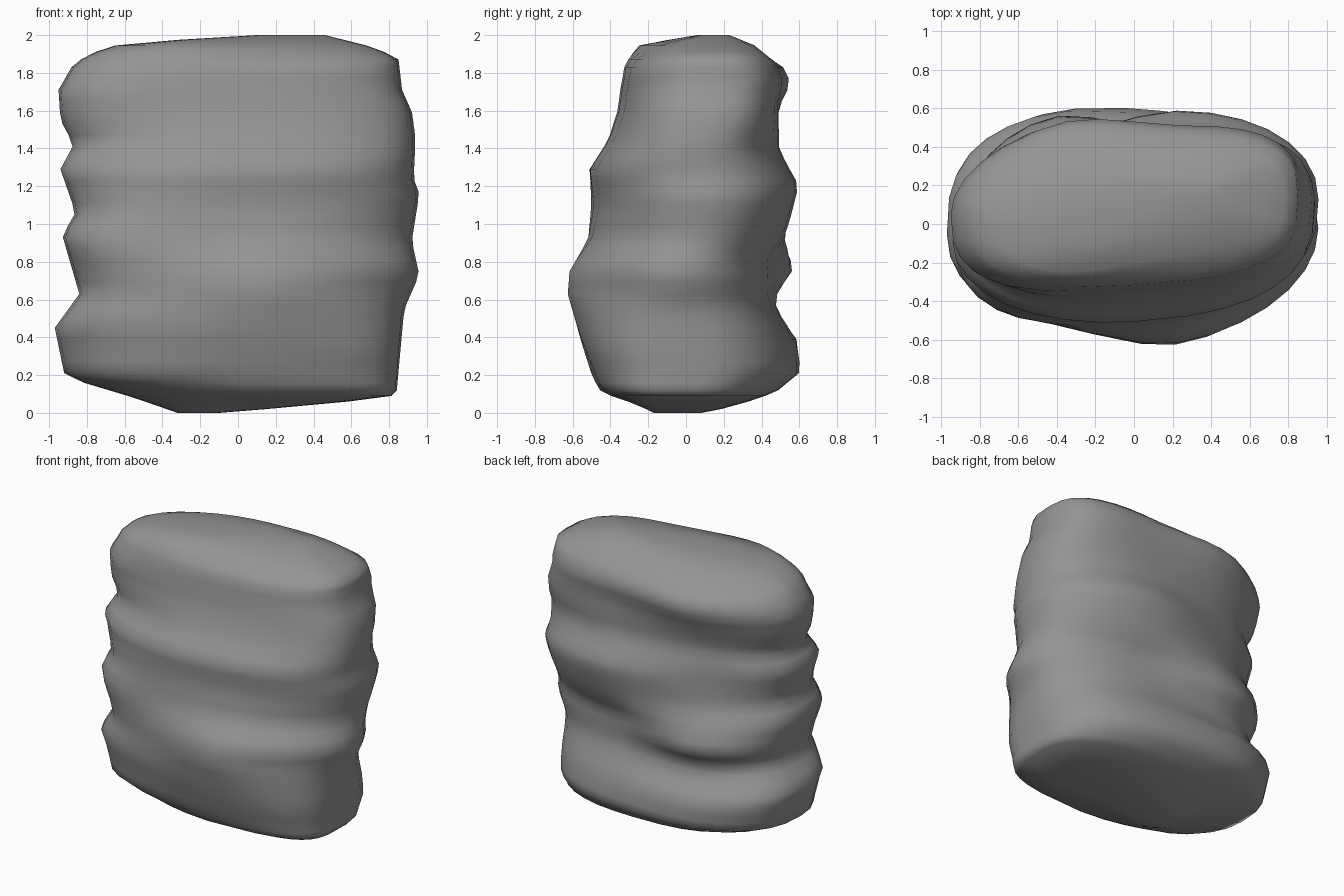
import bpy
import bmesh
import math
from mathutils import Vector

default_cube = bpy.data.objects.get("Cube")
if default_cube:
    bpy.data.objects.remove(default_cube, do_unlink=True)

# End outlines of the boulder as (height, x) pairs
RIGHT_END = [(0, -.32), (.08, -.55), (.17, -.85), (.21, -.92), (.45, -.97), (.63, -.84),
             (.94, -.93), (1.06, -.86), (1.29, -.94), (1.42, -.87), (1.55, -.94),
             (1.71, -.95), (1.85, -.87), (1.94, -.7), (1.97, -.4), (2, .1)]
LEFT_END = [(0, -.1), (.02, .15), (.08, .8), (.11, .84), (.55, .88), (.73, .96), (.91, .92),
            (1.16, .96), (1.24, .93), (1.45, .94), (1.6, .92), (1.7, .87), (1.87, .85),
            (1.93, .74), (2, .46)]
# Face outlines as (height, y) pairs, one for each half of the face
FRONT_RIGHT = [(0, -.17), (.1, -.38), (.2, -.46), (.45, -.52), (.7, -.52), (.95, -.49),
               (1.29, -.5), (1.45, -.4), (1.6, -.34), (1.85, -.3), (1.95, -.24), (2, 0)]
FRONT_LEFT = [(0, -.1), (.1, -.45), (.13, -.49), (.37, -.58), (.63, -.66), (.76, -.65),
              (.92, -.53), (1.1, -.49), (1.29, -.51), (1.45, -.41), (1.6, -.36),
              (1.85, -.32), (1.95, -.18), (2, .04)]
BACK_RIGHT = [(0, .1), (.06, .36), (.11, .51), (.22, .65), (.4, .63), (.5, .54), (.6, .51),
              (.77, .66), (1, .52), (1.2, .49), (1.45, .47), (1.58, .52), (1.75, .62),
              (1.83, .58), (1.95, .35), (2, .2)]
BACK_LEFT = [(0, .1), (.02, .2), (.11, .46), (.22, .59), (.4, .55), (.6, .44), (.8, .43),
             (.95, .52), (1.21, .59), (1.4, .48), (1.65, .47), (1.75, .5), (1.85, .46),
             (1.95, .34), (2, .2)]
# Squareness of each corner at heights, keyed by (left half, back half)
CORNERS = {
    (True, True): [(0, 2), (.4, 2), (.7, 2.1), (1.4, 2.1), (1.65, 2.8)],
    (True, False): [(0, 4.5), (.3, 4), (.65, 1.9), (.95, 2.3), (1.3, 2.8), (1.65, 3.3)],
    (False, True): [(0, 2.5), (.25, 2.6), (.5, 3.2), (.8, 2.4), (1.3, 2.6), (1.5, 2.4),
                    (1.75, 1.9)],
    (False, False): [(0, 2.4), (.45, 2.1), (.85, 2.9), (1.25, 2), (1.45, 2), (1.7, 2.8)],
}

# Heights of the rings, closer together at both ends
LEVELS = [0, .02, .06, .09, .12, .16] + [.21 + .06 * i for i in range(27)] \
    + [1.83, 1.87, 1.91, 1.945, 1.975, 2]
COLUMNS = 32


def reach(outline, z):
    """Interpolate an outline at a height."""
    for (z0, r0), (z1, r1) in zip(outline, outline[1:]):
        if z <= z1:
            return r0 + (r1 - r0) * max(0, z - z0) / (z1 - z0)
    return outline[-1][1]


def signed_power(value, exponent):
    return math.copysign(abs(value) ** exponent, value)


def surface_point(angle, z):
    """Point on the rounded-box section of the boulder."""
    c, s = math.cos(angle), math.sin(angle)
    squareness = reach(CORNERS[c > 0, s > 0], z)
    u, v = signed_power(c, 2 / squareness), signed_power(s, 2 / squareness)
    x_min, x_max = reach(RIGHT_END, z), reach(LEFT_END, z)
    x = (x_min + x_max) / 2 + u * (x_max - x_min) / 2
    # Blend the outlines of the two halves across the face
    t = min(1, max(0, (x + .5) / .8))
    t = t * t * (3 - 2 * t)
    front = reach(FRONT_RIGHT, z) * (1 - t) + reach(FRONT_LEFT, z) * t
    back = reach(BACK_RIGHT, z) * (1 - t) + reach(BACK_LEFT, z) * t
    # The whole boulder is skewed slightly backwards on its left
    y = (front + back) / 2 + v * (back - front) / 2 + .09 * x
    return Vector((x, y, z))


def build_boulder():
    bm = bmesh.new()
    rings = []
    for z in LEVELS:
        rings.append([bm.verts.new(surface_point(math.tau * i / COLUMNS, z))
                      for i in range(COLUMNS)])
    for low, high in zip(rings, rings[1:]):
        for i in range(COLUMNS):
            j = (i + 1) % COLUMNS
            bm.faces.new((low[i], low[j], high[j], high[i]))
    bm.faces.new(rings[0][::-1])
    bm.faces.new(rings[-1])
    bmesh.ops.recalc_face_normals(bm, faces=bm.faces)
    for face in bm.faces:
        face.smooth = True
    mesh = bpy.data.meshes.new("boulder")
    bm.to_mesh(mesh)
    bm.free()
    boulder = bpy.data.objects.new("boulder", mesh)
    bpy.context.collection.objects.link(boulder)
    return boulder


# Single grey stone colour
stone = bpy.data.materials.new("grey stone")
stone.use_nodes = True
grey = (.3, .3, .3, 1)
stone.diffuse_color = grey
stone.node_tree.nodes["Principled BSDF"].inputs["Base Color"].default_value = grey

build_boulder().data.materials.append(stone)
